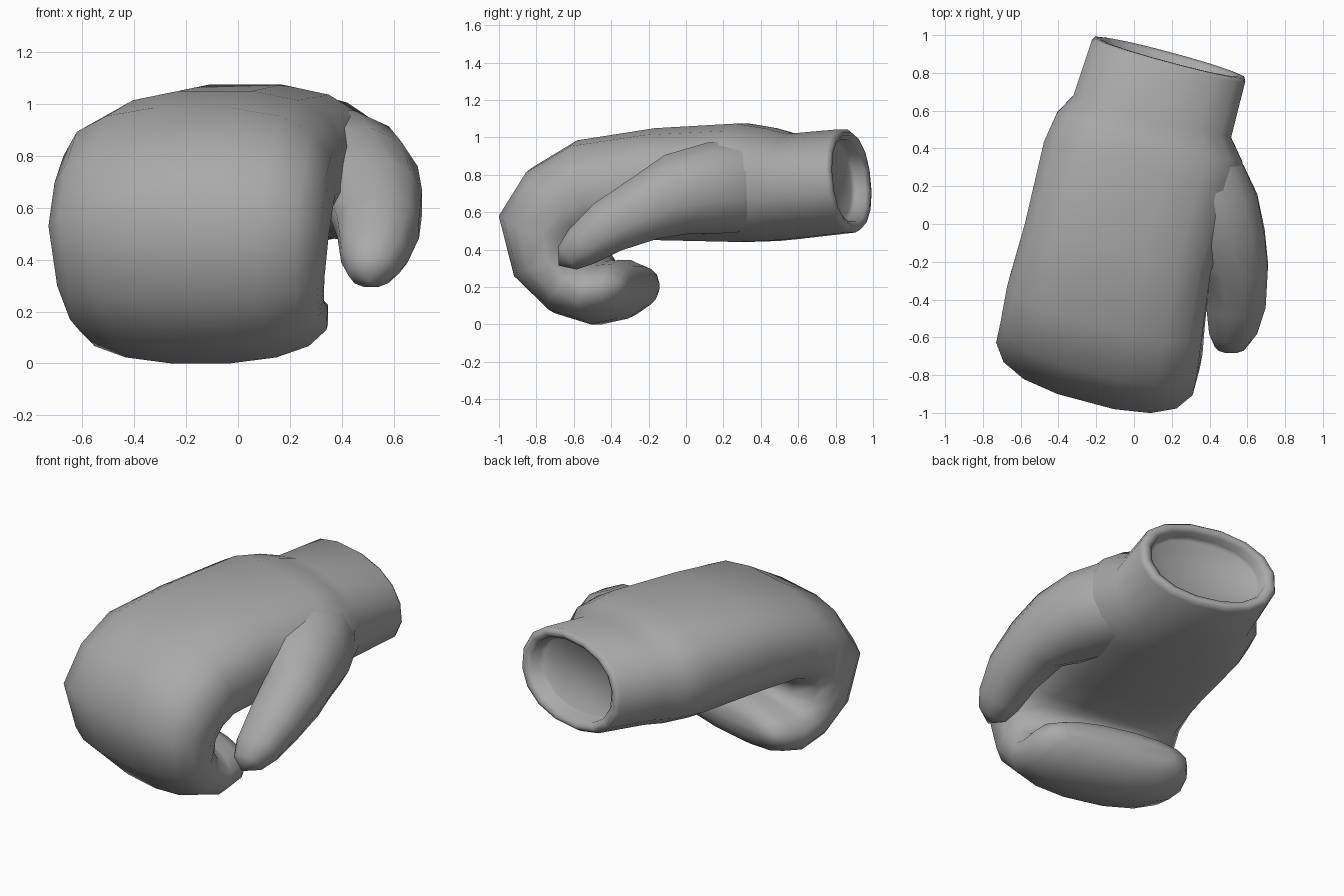
import bpy, bmesh, math
from mathutils import Vector

if "Cube" in bpy.data.objects:
    bpy.data.objects.remove(bpy.data.objects["Cube"])

YAW = math.radians(15)          # the hand is turned slightly sideways
CY, SY = math.cos(YAW), math.sin(YAW)

mat = bpy.data.materials.new("grey_leather")
mat.diffuse_color = (0.4, 0.4, 0.4, 1)
mat.use_nodes = True
mat.node_tree.nodes["Principled BSDF"].inputs["Base Color"].default_value = mat.diffuse_color


def power(c, n):
    """Signed power used for rounded-box outlines."""
    return math.copysign(abs(c) ** (2 / n), c)


def ring(centre, a, b, sides, n):
    """Rounded-box ring around centre with half axes a and b."""
    pts = []
    for i in range(sides):
        t = 2 * math.pi * (i + 0.5) / sides
        pts.append(centre + a * power(math.cos(t), n) * 1.012 + b * power(math.sin(t), n) * 1.012)
    return pts


def loft(name, rings, start=None, end=None):
    """Skin a row of rings and close both ends with a fan."""
    bm = bmesh.new()
    rows = [[bm.verts.new(p) for p in r] for r in rings]
    k = len(rows[0])
    for r, s in zip(rows, rows[1:]):
        for i in range(k):
            j = (i + 1) % k
            bm.faces.new((r[i], r[j], s[j], s[i]))
    for row, tip in ((rows[0], start), (rows[-1], end)):
        if tip is None:
            bm.faces.new(row)
        else:
            c = bm.verts.new(tip)
            for i in range(k):
                bm.faces.new((row[i], row[(i + 1) % k], c))
    bmesh.ops.recalc_face_normals(bm, faces=bm.faces[:])
    me = bpy.data.meshes.new(name)
    bm.to_mesh(me)
    bm.free()
    me.materials.append(mat)
    ob = bpy.data.objects.new(name, me)
    bpy.context.collection.objects.link(ob)
    bpy.ops.object.select_all(action='DESELECT')
    ob.select_set(True)
    bpy.context.view_layer.objects.active = ob
    bpy.ops.object.shade_smooth_by_angle(angle=math.radians(75))
    return ob


def hand(u, v, z):
    """Turned hand space (across, back, up) to world."""
    return Vector((CY * u + SY * v, -SY * u + CY * v, z))


def hand_ring(ov, oz, iv, iz, cu, hw, n=2.6):
    """Section from its outer and inner profile points and its width."""
    mid = hand(cu, (ov + iv) / 2, (oz + iz) / 2)
    up = hand(0, (ov - iv) / 2, (oz - iz) / 2)
    return ring(mid, hand(hw, 0, 0), up, 16, n)


# mitt: recessed cuff floor, lip, cuff, back of hand, curled fingers
sections = [
    (.79, .97, .83, .57, -.047, .325, 2.2),
    (.81, .985, .85, .555, -.047, .345, 2.2),
    (.86, .99, .91, .55, -.047, .35, 2.2),
    (.877, 1.01, .928, .525, -.047, .38, 2.2),
    (.875, 1.03, .925, .505, -.047, .41, 2.2),
    (.855, 1.045, .90, .49, -.047, .423, 2.2),
    (.57, 1.02, .58, .455, -.054, .434, 2.3),
    (.46, 1.05, .47, .445, -.038, .51, 2.4),
    (.30, 1.075, .30, .44, -.05, .525, 2.5),
    (-.15, 1.05, -.15, .45, -.05, .51),
    (-.57, .985, -.36, .46, -.03, .535),
    (-.82, .835, -.43, .45, -.01, .54),
    (-.975, .59, -.47, .42, -.004, .54),
    (-.895, .25, -.47, .38, -.005, .52, 2.4),
    (-.70, .06, -.45, .35, -.01, .50, 2.3),
    (-.50, .00, -.42, .34, -.015, .495, 2.3),
    (-.36, .03, -.34, .345, -.02, .475, 2.3),
    (-.275, .09, -.265, .31, -.03, .42, 2.3),
    (-.245, .145, -.24, .26, -.03, .33, 2.3),
]
loft("mitt", [hand_ring(*s) for s in sections], end=hand(-.03, -.232, .2))

# thumb: broad base buried in the hand, tapering forward and down
path = [
    (.25, .47, .74, .25, .24),
    (.30, .30, .74, .29, .25),
    (.36, .15, .73, .298, .25),
    (.435, -.05, .695, .262, .225),
    (.53, -.22, .62, .182, .18),
    (.54, -.42, .52, .16, .148),
    (.525, -.56, .415, .13, .115),
    (.513, -.635, .355, .088, .08),
]
mids = [Vector(p[:3]) for p in path]
rings = []
for i, p in enumerate(path):
    t = mids[min(i + 1, len(mids) - 1)] - mids[max(i - 1, 0)]
    t.x = 0
    up = Vector((1, 0, 0)).cross(t.normalized())
    rings.append(ring(mids[i], Vector((p[3], 0, 0)), up * p[4], 12, 2.2))
loft("thumb", rings, end=Vector((.505, -.682, .315)))
